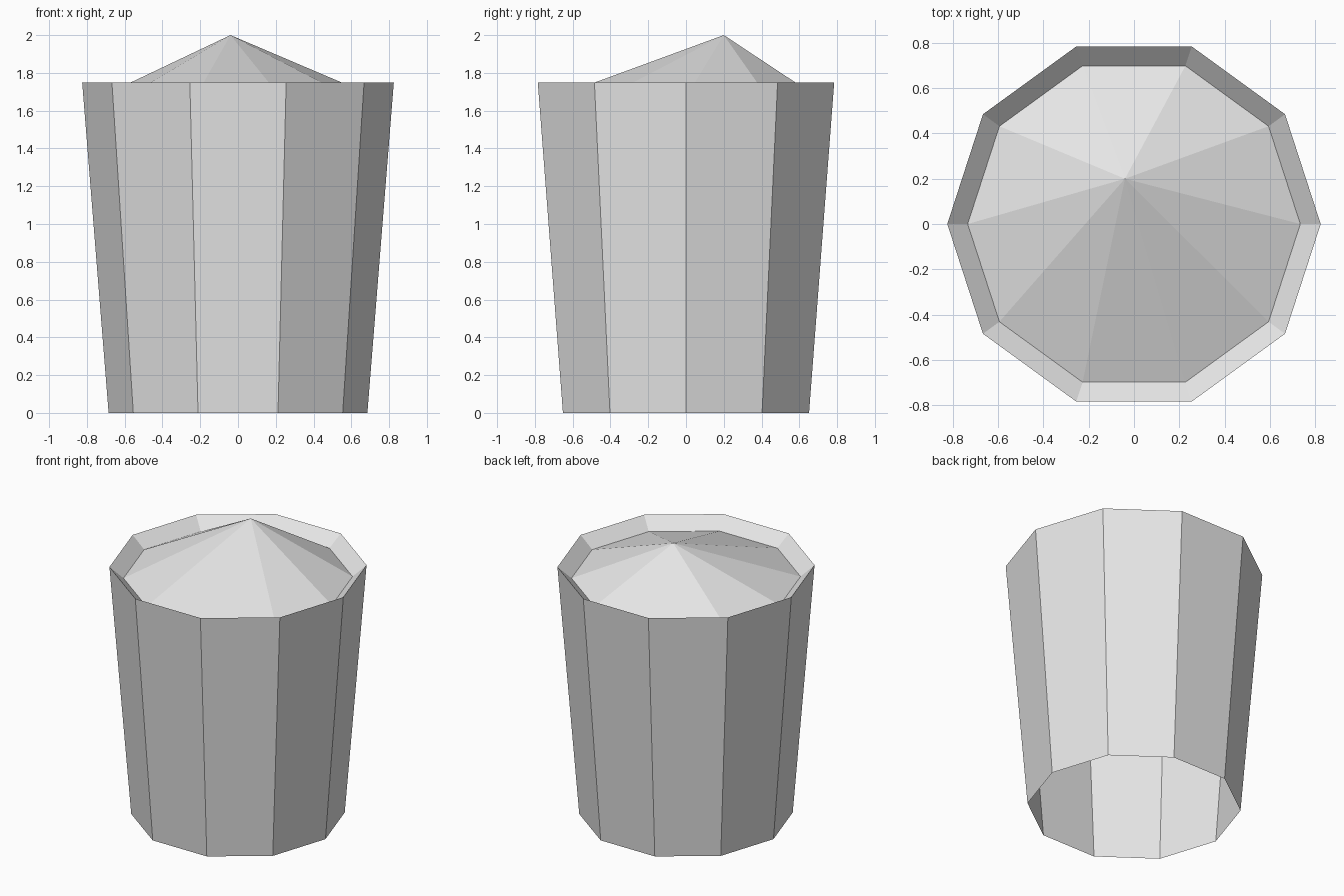
import bpy, bmesh, math

if "Cube" in bpy.data.objects:
    bpy.data.objects.remove(bpy.data.objects["Cube"], do_unlink=True)

SIDES = 10
PILE_TOP = (-0.04, 0.2, 2.0)

grey = bpy.data.materials.new("light_grey")
grey.use_nodes = True
colour = (0.8, 0.8, 0.8, 1)
grey.diffuse_color = colour
grey.node_tree.nodes["Principled BSDF"].inputs["Base Color"].default_value = colour


def ring(bm, radius, z):
    step = math.tau / SIDES
    return [bm.verts.new((radius * math.cos(i * step), radius * math.sin(i * step), z))
            for i in range(SIDES)]


def bridge(bm, low, high):
    for i in range(SIDES):
        j = (i + 1) % SIDES
        bm.faces.new((low[i], low[j], high[j], high[i]))


def finish(bm, name):
    mesh = bpy.data.meshes.new(name)
    bm.to_mesh(mesh)
    bm.free()
    mesh.materials.append(grey)
    obj = bpy.data.objects.new(name, mesh)
    bpy.context.collection.objects.link(obj)


# Tapered tub, open underneath, with a lip sloping inward at the top
bm = bmesh.new()
rings = [ring(bm, r, z) for r, z in ((0.685, 0), (0.825, 1.75), (0.735, 1.67))]
for low, high in zip(rings, rings[1:]):
    bridge(bm, low, high)
finish(bm, "tub")

# Heaped contents: a cone with an off-centre peak
bm = bmesh.new()
base = ring(bm, 0.735, 1.67)
peak = bm.verts.new(PILE_TOP)
for i in range(SIDES):
    bm.faces.new((base[i], base[(i + 1) % SIDES], peak))
finish(bm, "heaped_contents")
